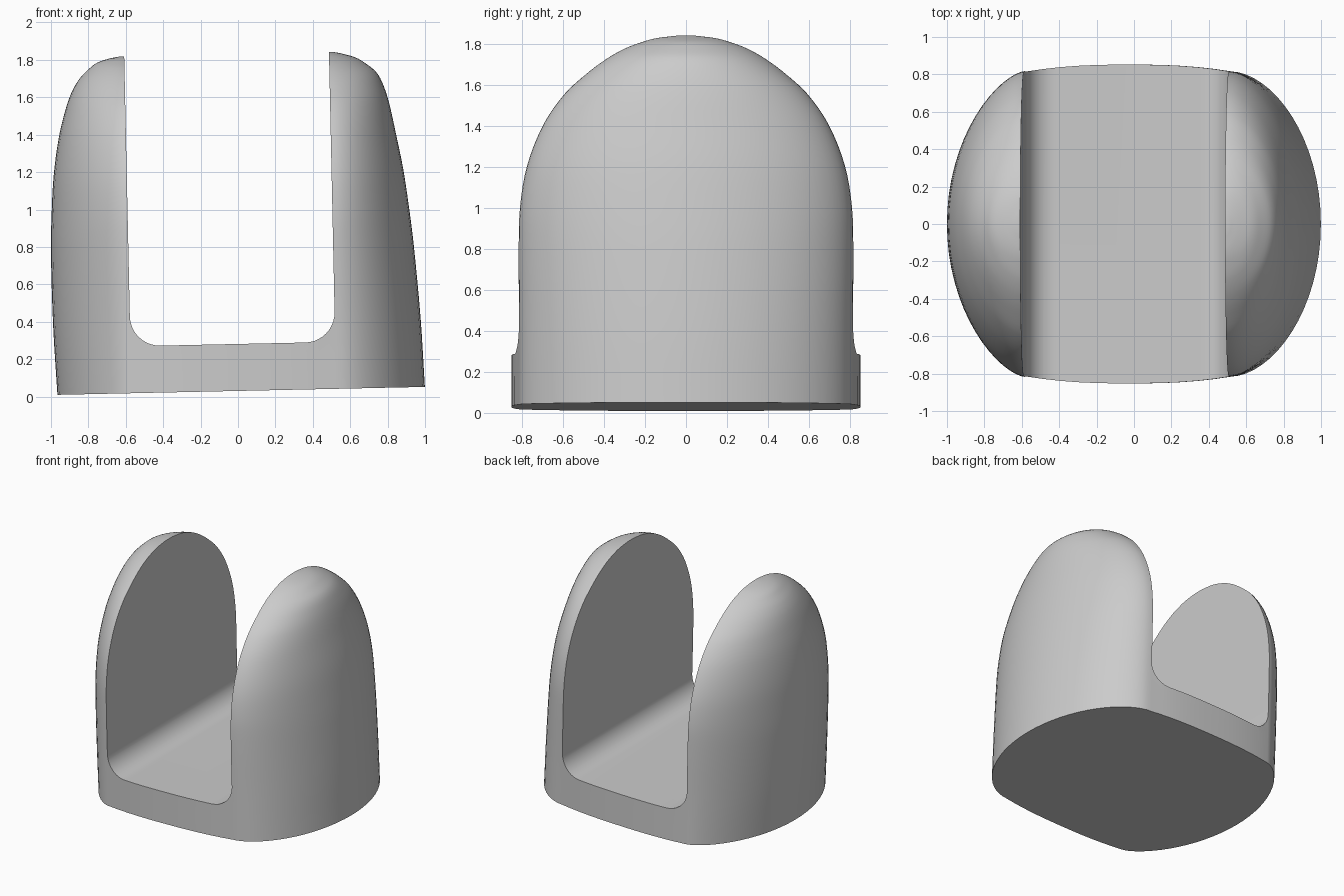
import bpy, bmesh, math

cube = bpy.data.objects.get("Cube")
if cube:
    bpy.data.objects.remove(cube, do_unlink=True)

WALL_L, WALL_R = 0.569, 0.526   # slot half widths
FLOOR, FILLET = 0.281, 0.16
TILT = 0.0216

grey = bpy.data.materials.new("plain grey")
grey.use_nodes = True
colour = (0.6, 0.6, 0.6, 1)
grey.diffuse_color = colour
grey.node_tree.nodes["Principled BSDF"].inputs["Base Color"].default_value = colour


def loft(name, rings):
    """Closed skin over a list of equal-length point rings."""
    bm = bmesh.new()
    loops = [[bm.verts.new(p) for p in ring] for ring in rings]
    n = len(loops[0])
    for low, high in zip(loops, loops[1:]):
        for i in range(n):
            j = (i + 1) % n
            bm.faces.new((low[i], low[j], high[j], high[i]))
    bm.faces.new(loops[0][::-1])
    bm.faces.new(loops[-1])
    bmesh.ops.recalc_face_normals(bm, faces=bm.faces)
    mesh = bpy.data.meshes.new(name)
    bm.to_mesh(mesh)
    bm.free()
    mesh.materials.append(grey)
    obj = bpy.data.objects.new(name, mesh)
    bpy.context.collection.objects.link(obj)
    return obj


def smooth_levels(rows, steps=4):
    """Curve through rows of (height, left reach, right reach, half depth)."""
    out = []
    for k in range(len(rows) - 1):
        a, b = rows[max(k - 1, 0)], rows[k]
        c, d = rows[k + 1], rows[min(k + 2, len(rows) - 1)]
        for s in range(steps):
            t = s / steps
            z = b[0] + (c[0] - b[0]) * t
            row = [z]
            for i in range(1, 4):
                h = c[0] - b[0]
                m0 = (c[i] - a[i]) / (c[0] - a[0]) * h
                m1 = (d[i] - b[i]) / (d[0] - b[0]) * h
                row.append((2*t**3 - 3*t*t + 1) * b[i] + (t**3 - 2*t*t + t) * m0
                           + (3*t*t - 2*t**3) * c[i] + (t**3 - t*t) * m1)
            out.append(row)
    return out + [rows[-1]]


def section(z, left, right, depth):
    """Rounded outline: two curved ends joined by a slightly bowed middle."""
    half, n = [], 16
    for i in range(n):
        y = math.sin(math.pi / 2 * i / n)
        s = (1 - y * y) ** (1 / 1.75)
        half.append((WALL_R + (right - WALL_R) * s, depth * y))
    for i in range(13):
        t = i / 12
        bow = 1 + 0.046 * (1 - abs(2 * t - 1) ** 2.5)
        half.append((WALL_R - (WALL_R + WALL_L) * t, depth * bow))
    for i in range(n - 1, -1, -1):
        y = math.sin(math.pi / 2 * i / n)
        s = (1 - y * y) ** (1 / 1.5)
        half.append((-WALL_L - (left - WALL_L) * s, depth * y))
    back = [(x, -y) for x, y in half[-2:0:-1]]
    return [(x, y, z) for x, y in half + back]


# Domed body
levels = [
    (0.03, 0.965, 1.0, 0.815), (0.4, 0.98, 0.985, 0.815),
    (0.8, 0.983, 0.956, 0.817), (1.0, 0.975, 0.935, 0.81),
    (1.2, 0.96, 0.909, 0.775), (1.4, 0.929, 0.872, 0.695),
    (1.55, 0.89, 0.842, 0.59), (1.65, 0.852, 0.812, 0.48),
    (1.72, 0.808, 0.775, 0.385), (1.77, 0.757, 0.715, 0.295),
    (1.8, 0.715, 0.665, 0.215), (1.82, 0.655, 0.6, 0.14),
    (1.832, 0.59, 0.545, 0.04)]
body = loft("slotted_body", [section(*row) for row in smooth_levels(levels)])

# Slot cutter with rounded lower corners
outline = [(-WALL_L, 2.2)]
for centre, start in ((-WALL_L + FILLET, math.pi), (WALL_R - FILLET, 1.5 * math.pi)):
    for i in range(11):
        a = start + math.pi / 2 * i / 10
        outline.append((centre + FILLET * math.cos(a), FLOOR + FILLET + FILLET * math.sin(a)))
outline.append((WALL_R, 2.2))
cutter = loft("slot_cutter", [[(x, y, z) for x, z in outline] for y in (-1.2, 1.2)])

cut = body.modifiers.new("slot", 'BOOLEAN')
cut.operation = 'DIFFERENCE'
cut.solver = 'EXACT'
cut.object = cutter
bpy.context.view_layer.objects.active = body
for obj in bpy.context.selected_objects:
    obj.select_set(False)
body.select_set(True)
bpy.ops.object.modifier_apply(modifier=cut.name)
bpy.data.objects.remove(cutter, do_unlink=True)

# Smooth skin with crisp slot and base edges, leaning slightly to one side
bpy.ops.object.shade_smooth_by_angle(angle=math.radians(35))
body.rotation_euler.y = -TILT
